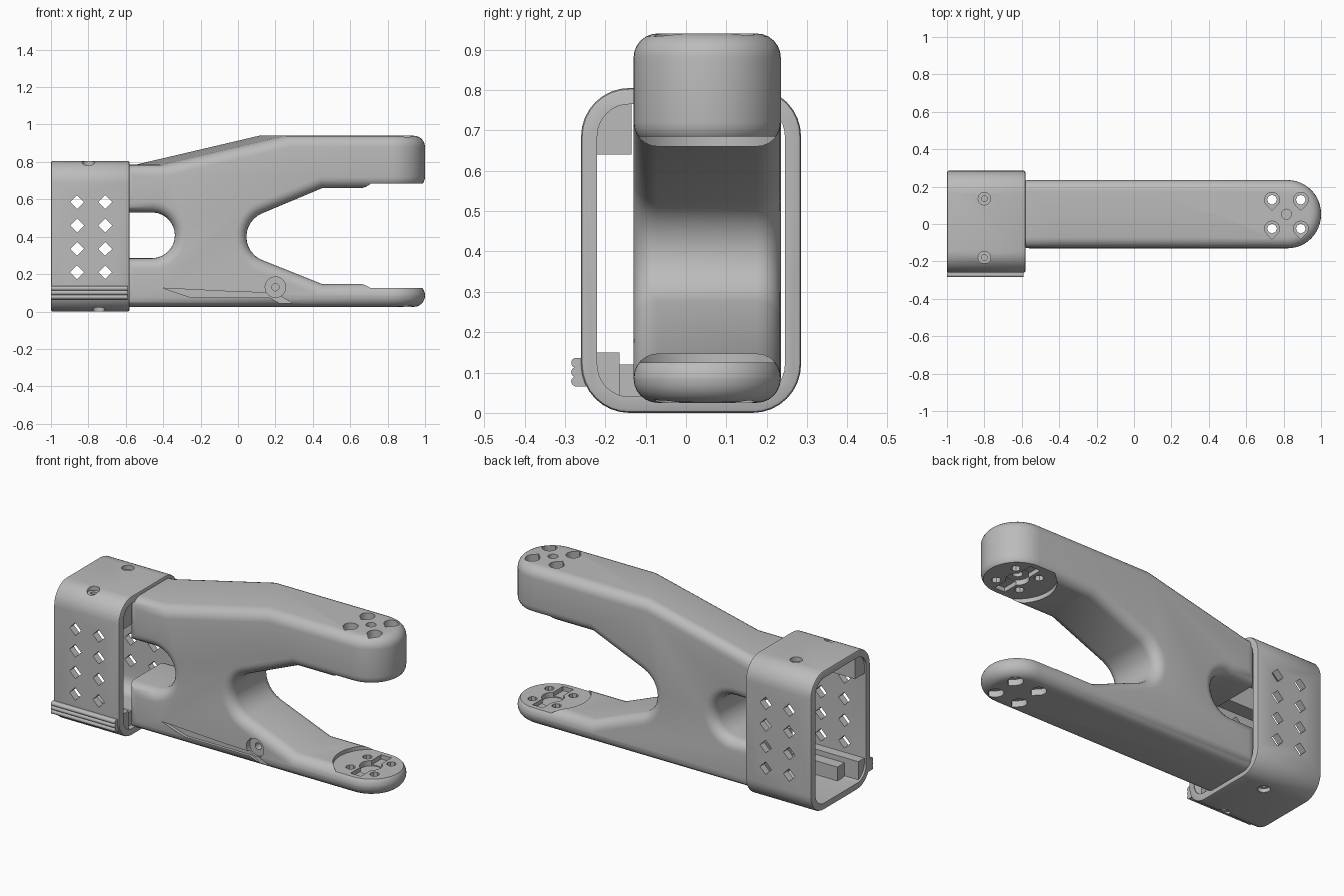
import bpy, bmesh
from math import sin, cos, pi, radians

cube = bpy.data.objects.get("Cube")
if cube:
    bpy.data.objects.remove(cube, do_unlink=True)

grey = bpy.data.materials.new("plain grey")
grey.use_nodes = True
grey.diffuse_color = (0.5, 0.5, 0.5, 1)
grey.node_tree.nodes["Principled BSDF"].inputs["Base Color"].default_value = (0.5, 0.5, 0.5, 1)

ORDER = {"x": lambda u, v, w: (w, u, v),
         "y": lambda u, v, w: (u, w, v),
         "z": lambda u, v, w: (u, v, w)}


def arc(u, v, r, a, b, n):
    """Points on an arc from a to b degrees."""
    return [(u + r * cos(radians(a + (b - a) * i / n)),
             v + r * sin(radians(a + (b - a) * i / n))) for i in range(n + 1)]


def circle(u, v, r, n=24):
    return arc(u, v, r, 0, 360, n)[:-1]


def rect(u0, u1, v0, v1):
    return [(u0, v0), (u1, v0), (u1, v1), (u0, v1)]


def round_rect(u0, u1, v0, v1, r, n=8):
    return (arc(u0 + r, v0 + r, r, 180, 270, n) + arc(u1 - r, v0 + r, r, 270, 360, n)
            + arc(u1 - r, v1 - r, r, 0, 90, n) + arc(u0 + r, v1 - r, r, 90, 180, n))


def teardrop(u, v, r):
    return arc(u, v, r, -45, 225, 14) + [(u, v - r * 1.41)]


def prism_bm(pts, axis, lo, hi):
    bm = bmesh.new()
    ends = [[bm.verts.new(ORDER[axis](u, v, w)) for u, v in pts] for w in (lo, hi)]
    bm.faces.new(ends[0])
    bm.faces.new(ends[1])
    for i in range(len(pts)):
        j = (i + 1) % len(pts)
        bm.faces.new((ends[0][i], ends[0][j], ends[1][j], ends[1][i]))
    bmesh.ops.recalc_face_normals(bm, faces=bm.faces)
    return bm


def finish(name, bm):
    mesh = bpy.data.meshes.new(name)
    bm.to_mesh(mesh)
    bm.free()
    mesh.materials.append(grey)
    ob = bpy.data.objects.new(name, mesh)
    bpy.context.collection.objects.link(ob)
    return ob


def prism(name, pts, axis, lo, hi):
    return finish(name, prism_bm(pts, axis, lo, hi))


def activate(ob):
    bpy.ops.object.select_all(action="DESELECT")
    ob.select_set(True)
    bpy.context.view_layer.objects.active = ob


def combine(ob, tool, operation="DIFFERENCE"):
    mod = ob.modifiers.new("combine", "BOOLEAN")
    mod.operation, mod.solver, mod.object = operation, "EXACT", tool
    activate(ob)
    bpy.ops.object.modifier_apply(modifier=mod.name)
    bpy.data.objects.remove(tool, do_unlink=True)


def cut(ob, pts, axis, lo, hi):
    combine(ob, prism("cutter", pts, axis, lo, hi))


def smooth(ob):
    activate(ob)
    bpy.ops.object.shade_smooth_by_angle(angle=radians(32))


# Forked arm: side profile with a crotch and a rear slot
FRONT, BACK, MID = -0.13, 0.235, 0.0525
TIP = 0.815
profile = [(-0.62, 0.025), (1, 0.025), (1, 0.147), (0.45, 0.147)]
profile += arc(0.18, 0.4, 0.135, 246, 114, 12)
profile += [(0.45, 0.66), (1, 0.66), (1, 0.94), (0.28, 0.94), (-0.38, 0.785),
            (-0.62, 0.785), (-0.62, 0.53)]
profile += arc(-0.46, 0.4075, 0.1225, 90, -90, 14) + [(-0.62, 0.285)]
bm = prism_bm(profile, "y", FRONT, BACK)

# Skew the ramp on top
for v in bm.verts:
    if v.co.y > 0 and v.co.z > 0.78 and -0.5 < v.co.x < 0.5:
        v.co.x -= 0.2

# Round the tips in plan, then soften all outer rims
corners = [e for e in bm.edges if all(v.co.x > 0.99 for v in e.verts)
           and abs(e.verts[0].co.z - e.verts[1].co.z) > 0.05]
bmesh.ops.bevel(bm, geom=corners, offset=0.18, segments=12, profile=0.5,
                affect="EDGES", clamp_overlap=False)
bm.normal_update()


def is_side(f):
    return abs(f.normal.y) > 0.99 or (f.calc_center_median().x > 0.8 and abs(f.normal.z) < 0.1)


rims = [e for e in bm.edges if len(e.link_faces) == 2
        and is_side(e.link_faces[0]) != is_side(e.link_faces[1])]
bmesh.ops.bevel(bm, geom=rims, offset=0.06, segments=6, profile=0.5,
                affect="EDGES", clamp_overlap=False)
arm = finish("forked_arm", bm)

# Round mounting pads facing each other, with a groove and hub recess
cut(arm, circle(TIP, MID, 0.2, 48), "z", 0.125, 0.685)
cut(arm, rect(TIP - 0.033, TIP + 0.033, MID - 0.14, MID + 0.14), "z", 0.1, 0.71)
cut(arm, circle(TIP, MID, 0.06), "z", 0.095, 0.715)

# Screw holes through both tips
for x in (TIP - 0.077, TIP + 0.077):
    for y in (MID - 0.077, MID + 0.077):
        cut(arm, circle(x, y, 0.026, 8), "z", -0.1, 1.1)
        cut(arm, teardrop(x, y, 0.04), "z", 0.8, 1.1)
        cut(arm, teardrop(x, y, 0.04), "z", -0.1, 0.06)
cut(arm, circle(TIP, MID, 0.027, 16), "z", 0.6, 1.1)

# Cable channel and screw recess low on the front
cut(arm, [(-0.4, 0.125), (-0.25, 0.075), (0.17, 0.075), (0.29, 0.0), (0.36, 0.0),
          (0.2, 0.1), (0, 0.105)], "y", -0.2, -0.112)
cut(arm, circle(0.2, 0.13, 0.055), "y", -0.2, -0.1)
cut(arm, circle(0.2, 0.13, 0.02, 12), "y", -0.2, -0.05)
smooth(arm)

# Rear sleeve: rounded tube with softened ends
X0, X1 = -1.0, -0.58
sleeve = prism("rear_sleeve", round_rect(-0.26, 0.285, 0.0, 0.805, 0.12), "x", X0, X1)
soft = sleeve.modifiers.new("soft ends", "BEVEL")
soft.width, soft.segments, soft.limit_method, soft.angle_limit = 0.01, 2, "ANGLE", radians(50)
activate(sleeve)
bpy.ops.object.modifier_apply(modifier=soft.name)
cut(sleeve, round_rect(-0.22, 0.245, 0.04, 0.765, 0.08), "x", X0 - 0.1, X1 + 0.1)

# Diamond vents through both walls
for x in (-0.86, -0.71):
    for i in range(4):
        cut(sleeve, circle(x, 0.21 + 0.125 * i, 0.037, 4), "y", -0.5, 0.5)

# Countersunk screw holes, top and bottom
for y in (-0.18, 0.135):
    for x, outer, inner in ((-0.8, 0.78, 0.7), (-0.745, 0.022, 0.1)):
        end = 1.0 if outer > 0.5 else -0.1
        for r, z in ((0.034, outer), (0.016, inner)):
            cut(sleeve, circle(x, y, r, 12), "z", min(z, end), max(z, end))
smooth(sleeve)

# Thick rails inside the front wall
prism("upper_rail", rect(-0.222, -0.135, 0.64, 0.768), "x", X0 + 0.012, X1 - 0.005)
prism("lower_rail", rect(-0.225, -0.165, 0.04, 0.15), "x", X0 + 0.012, X1 - 0.005)
prism("floor_block", rect(-0.17, -0.1, 0.03, 0.12), "x", -0.9, -0.61)

# Grip ribs along the lower front
prism("rib_base", rect(-0.27, -0.23, 0.066, 0.136), "x", X0, X1 - 0.01)
for i, z in enumerate((0.078, 0.101, 0.124)):
    smooth(prism("grip_rib_%d" % (i + 1), circle(-0.272, z, 0.0125, 16), "x", X0, X1 - 0.01))
